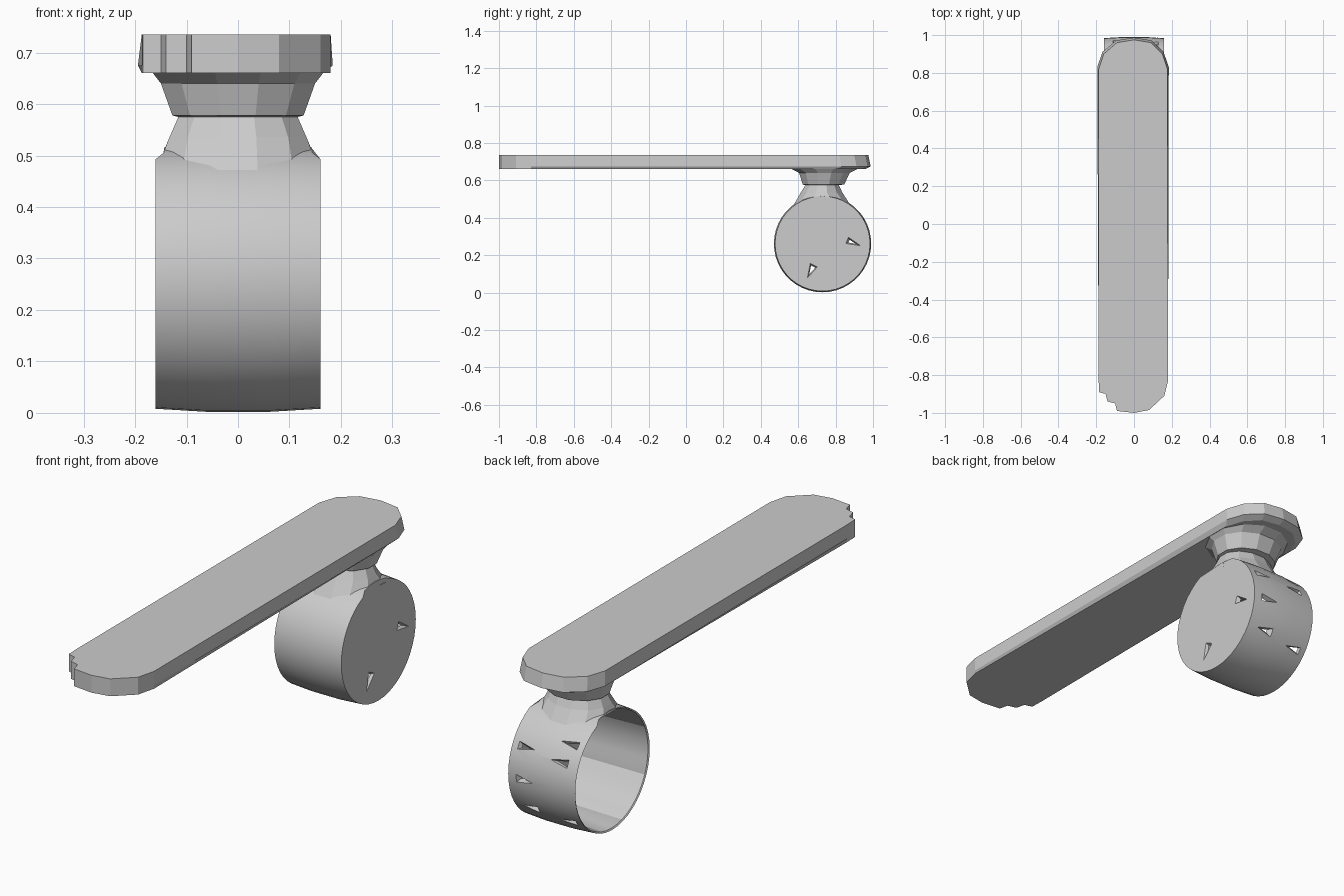
import bpy, bmesh, math, random
from mathutils import Vector

random.seed(4)
if "Cube" in bpy.data.objects:
    bpy.data.objects.remove(bpy.data.objects["Cube"])

grey = bpy.data.materials.new("plain grey")
grey.use_nodes = True
grey.diffuse_color = (0.6, 0.6, 0.6, 1)
grey.node_tree.nodes["Principled BSDF"].inputs["Base Color"].default_value = (0.6, 0.6, 0.6, 1)

CY, CZ, R = 0.73, 0.262, 0.26      # cup axis and radius


def loft(name, rings):
    """Closed solid skinned through rings of equal point count."""
    bm = bmesh.new()
    loops = [[bm.verts.new(p) for p in ring] for ring in rings]
    n = len(loops[0])
    for a, b in zip(loops, loops[1:]):
        for i in range(n):
            j = (i + 1) % n
            bm.faces.new((a[i], a[j], b[j], b[i]))
    bm.faces.new(loops[0])
    bm.faces.new(loops[-1])
    bmesh.ops.recalc_face_normals(bm, faces=bm.faces)
    mesh = bpy.data.meshes.new(name)
    bm.to_mesh(mesh)
    bm.free()
    obj = bpy.data.objects.new(name, mesh)
    bpy.context.collection.objects.link(obj)
    mesh.materials.append(grey)
    return obj


def smooth(obj, degrees):
    bpy.ops.object.select_all(action="DESELECT")
    obj.select_set(True)
    bpy.context.view_layer.objects.active = obj
    bpy.ops.object.shade_smooth_by_angle(angle=math.radians(degrees))


# Plank: rounded ends, one chipped corner, back end flared and bevelled below
outline = [(0.18, -0.83), (0.16, -0.91), (0.08, -0.985), (0, -1), (-0.09, -0.99),
           (-0.1, -0.95), (-0.14, -0.94), (-0.15, -0.9), (-0.185, -0.89), (-0.187, -0.83),
           (-0.187, 0.82), (-0.16, 0.9), (-0.09, 0.96), (0, 0.975), (0.09, 0.96),
           (0.15, 0.9), (0.177, 0.82)]


def plank_ring(z, flare):
    return [(x * (1 + flare), y + flare * 0.3, z) if y > 0 else (x, y, z) for x, y in outline]


loft("plank", [plank_ring(0.66, -0.06), plank_ring(0.675, 0.04), plank_ring(0.735, 0)])

# Neck: faceted waist whose foot follows the curve of the cup
def neck_ring(z, rx, y0, y1, sides=12):
    ring = []
    for i in range(sides):
        a = math.tau * (i + 0.5) / sides
        y = (y0 + y1) / 2 + (y1 - y0) / 2 * math.sin(a)
        h = CZ + math.sqrt(R * R - (y - CY) ** 2) - 0.012 if z is None else z
        ring.append((rx * math.cos(a), y, h))
    return ring


loft("neck", [neck_ring(None, 0.15, 0.56, 0.89), neck_ring(0.535, 0.138, 0.61, 0.84),
              neck_ring(0.575, 0.12, 0.635, 0.82), neck_ring(0.578, 0.132, 0.62, 0.85),
              neck_ring(0.64, 0.155, 0.6, 0.88), neck_ring(0.665, 0.175, 0.55, 0.93)])

# Cup: hollow drum lying on its side, open on one end, folded inside
def cup_ring(x, r, fold=0.0, sides=44):
    ring = []
    for i in range(sides):
        a = math.tau * i / sides
        rr = r - fold * random.random()
        z = CZ + rr * math.sin(a)
        pinch = 0.9 if z > 0.495 else 1
        ring.append((x * pinch, CY + rr * math.cos(a), z))
    return ring


cup = loft("cup", [cup_ring(0.148, 0.242, 0.02), cup_ring(-0.156, 0.248),
                   cup_ring(-0.16, 0.254), cup_ring(-0.06, R), cup_ring(0.06, R),
                   cup_ring(0.16, 0.254)])

# Tears: small wedge cutters pushed through the cup wall and end
def wedge(bm, centre, normal, along, length, width, depth):
    c, n, t = Vector(centre), Vector(normal).normalized(), Vector(along).normalized()
    s = n.cross(t)
    top = [c + n * 0.02 + t * length / 2,
           c + n * 0.02 - t * length / 2 + s * width / 2,
           c + n * 0.02 - t * length / 2 - s * width / 2]
    v = [bm.verts.new(p) for p in top + [c - n * depth - t * length / 4]]
    for f in ((0, 1, 2), (0, 3, 1), (1, 3, 2), (2, 3, 0)):
        bm.faces.new([v[i] for i in f])


bm = bmesh.new()
for x, deg, way in ((0.08, 28, -1), (0.07, -2, -1), (0.09, -32, 1),
                    (-0.08, 42, 1), (-0.06, 24, 1), (-0.08, -38, 1)):
    a = math.radians(deg)
    n = (0, math.cos(a), math.sin(a))
    wedge(bm, (x, CY + R * n[1], CZ + R * n[2]), n, (way, 0, 0), 0.13, 0.06, 0.035)
wedge(bm, (0.16, 0.91, 0.26), (1, 0, 0), (0, 1, -0.4), 0.13, 0.06, 0.03)
wedge(bm, (0.16, 0.66, 0.1), (1, 0, 0), (0, -0.5, -1), 0.13, 0.07, 0.03)
bmesh.ops.recalc_face_normals(bm, faces=bm.faces)
mesh = bpy.data.meshes.new("tear_cutter")
bm.to_mesh(mesh)
bm.free()
mesh.materials.append(grey)
cutter = bpy.data.objects.new("tear_cutter", mesh)
bpy.context.collection.objects.link(cutter)

cut = cup.modifiers.new("tears", "BOOLEAN")
cut.operation, cut.object, cut.solver = "DIFFERENCE", cutter, "EXACT"
bpy.context.view_layer.objects.active = cup
bpy.ops.object.modifier_apply(modifier=cut.name)
bpy.data.objects.remove(cutter)
smooth(cup, 15)
